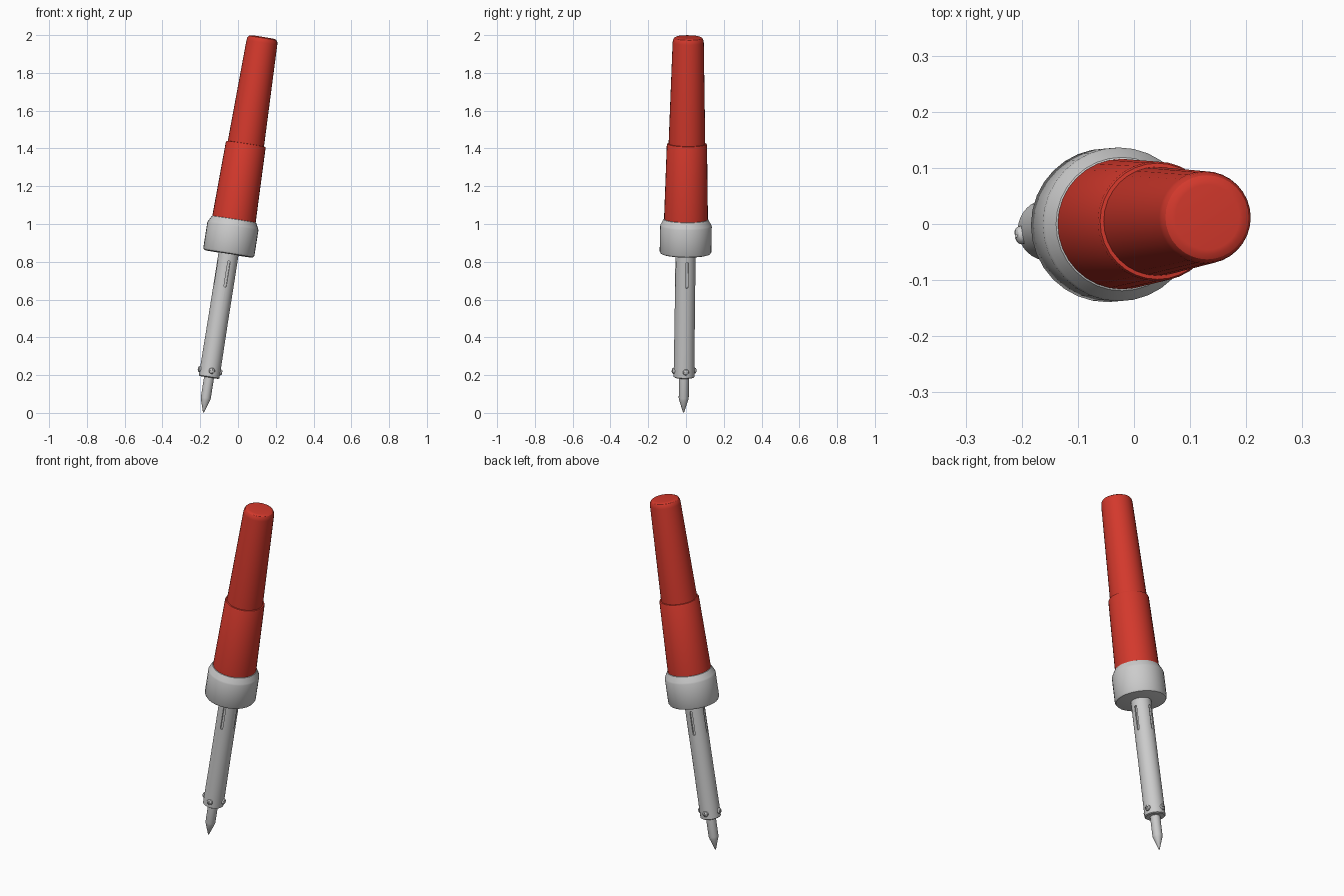
import bpy, bmesh, math
from mathutils import Matrix, Vector

if "Cube" in bpy.data.objects:
    bpy.data.objects.remove(bpy.data.objects["Cube"])

# Tilted tool axis, running from the tip to the end of the handle
TIP = Vector((-0.183, -0.013, 0.0))
END = Vector((0.131, 0.012, 1.990))
AXIS = END - TIP
L = AXIS.length
TILT = Matrix.Translation(TIP) @ Vector((0, 0, 1)).rotation_difference(AXIS).to_matrix().to_4x4()
TWIST = math.radians(10)


def add_object(name, bm, matrix=None):
    bmesh.ops.recalc_face_normals(bm, faces=bm.faces)
    mesh = bpy.data.meshes.new(name)
    bm.to_mesh(mesh)
    bm.free()
    ob = bpy.data.objects.new(name, mesh)
    bpy.context.collection.objects.link(ob)
    if matrix:
        ob.matrix_world = matrix
    return ob


def lathe(name, profile, segments=32, matrix=TILT):
    """Closed solid of revolution from (radius, height) points."""
    bm = bmesh.new()
    rings = []
    for r, h in profile:
        if r == 0:
            rings.append([bm.verts.new((0, 0, h))] * segments)
        else:
            rings.append([bm.verts.new((r * math.cos(a), r * math.sin(a), h))
                          for a in (2 * math.pi * i / segments for i in range(segments))])
    for lo, hi in zip(rings, rings[1:]):
        for i in range(segments):
            j = (i + 1) % segments
            bm.faces.new(dict.fromkeys((lo[i], lo[j], hi[j], hi[i])))
    for ring in (rings[0], rings[-1]):
        if ring[0] is not ring[1]:
            bm.faces.new(ring)
    return add_object(name, bm, matrix)


def activate(ob):
    bpy.ops.object.select_all(action='DESELECT')
    ob.select_set(True)
    bpy.context.view_layer.objects.active = ob


def smooth(ob):
    activate(ob)
    bpy.ops.object.shade_smooth_by_angle(angle=math.radians(30))


def cut(ob, cutters):
    bpy.context.view_layer.update()
    activate(ob)
    for c in cutters:
        c.hide_render = True
        mod = ob.modifiers.new("cut", 'BOOLEAN')
        mod.operation = 'DIFFERENCE'
        mod.solver = 'EXACT'
        mod.object = c
        bpy.ops.object.modifier_apply(modifier=mod.name)
    for c in cutters:
        bpy.data.objects.remove(c)


def box(name, size, centre):
    bm = bmesh.new()
    bmesh.ops.create_cube(bm, size=1)
    bmesh.ops.scale(bm, vec=size, verts=bm.verts)
    bmesh.ops.translate(bm, vec=centre, verts=bm.verts)
    return add_object(name, bm)


def slot_cutter(angle, width=0.013, low=0.675, high=0.815):
    """Rounded slot prism facing outwards at the given angle."""
    bm = bmesh.new()
    r = width / 2
    points = []
    for i in range(18):
        a = math.pi * (i % 9) / 8 + (math.pi if i >= 9 else 0)
        base = high - r if i < 9 else low + r
        points.append(bm.verts.new((0.044, r * math.cos(a), base + r * math.sin(a))))
    face = bm.faces.new(points)
    ext = bmesh.ops.extrude_face_region(bm, geom=[face])
    bmesh.ops.translate(bm, vec=(0.03, 0, 0),
                        verts=[g for g in ext['geom'] if isinstance(g, bmesh.types.BMVert)])
    return add_object("slot_cutter", bm, TILT @ Matrix.Rotation(angle, 4, 'Z'))


angles = [TWIST + k * math.pi / 2 for k in range(4)]

# Pointed bit
smooth(lathe("bit", [(0, 0), (0.003, 0.003), (0.024, 0.068), (0.0265, 0.08), (0.0265, 0.21)], 24))

# Heater barrel with four vent slots
barrel = lathe("barrel", [(0.050, 0.190), (0.055, 0.194), (0.055, 0.22), (0.0535, 0.5), (0.0535, 0.88)])
cut(barrel, [slot_cutter(a) for a in angles])
smooth(barrel)

# Collar between barrel and handle
smooth(lathe("collar", [(0.124, 0.852), (0.132, 0.855), (0.137, 0.864), (0.137, 1.000),
                        (0.134, 1.008), (0.119, 1.037), (0.113, 1.040)]))

# Cross-head screws around the end of the barrel
first = lathe("screw", [(0.016, -0.006), (0.016, 0.003), (0.0145, 0.007), (0.010, 0.0105),
                        (0.005, 0.012), (0, 0.0125)], 20, Matrix.Identity(4))
cut(first, [box("cross_a", (0.021, 0.005, 0.02), (0, 0, 0.016)),
            box("cross_b", (0.005, 0.021, 0.02), (0, 0, 0.016))])
smooth(first)
for k, a in enumerate(angles):
    screw = first if k == 0 else first.copy()
    if k:
        bpy.context.collection.objects.link(screw)
    screw.name = f"screw_{k + 1}"
    screw.matrix_world = (TILT @ Matrix.Rotation(a, 4, 'Z') @ Matrix.Translation((0.054, 0, 0.226))
                          @ Matrix.Rotation(math.pi / 2, 4, 'Y'))

# Stepped red handle
handle = lathe("handle", [(0.1165, 1.025), (0.1065, 1.436), (0.1035, 1.442), (0.097, 1.443),
                          (0.0825, L - 0.030), (0.0805, L - 0.016), (0.075, L - 0.006),
                          (0.066, L - 0.001), (0.058, L)])
red = bpy.data.materials.new("red_plastic")
red.diffuse_color = (0.65, 0.04, 0.025, 1)
red.use_nodes = True
red.node_tree.nodes["Principled BSDF"].inputs["Base Color"].default_value = red.diffuse_color
handle.data.materials.append(red)
smooth(handle)
